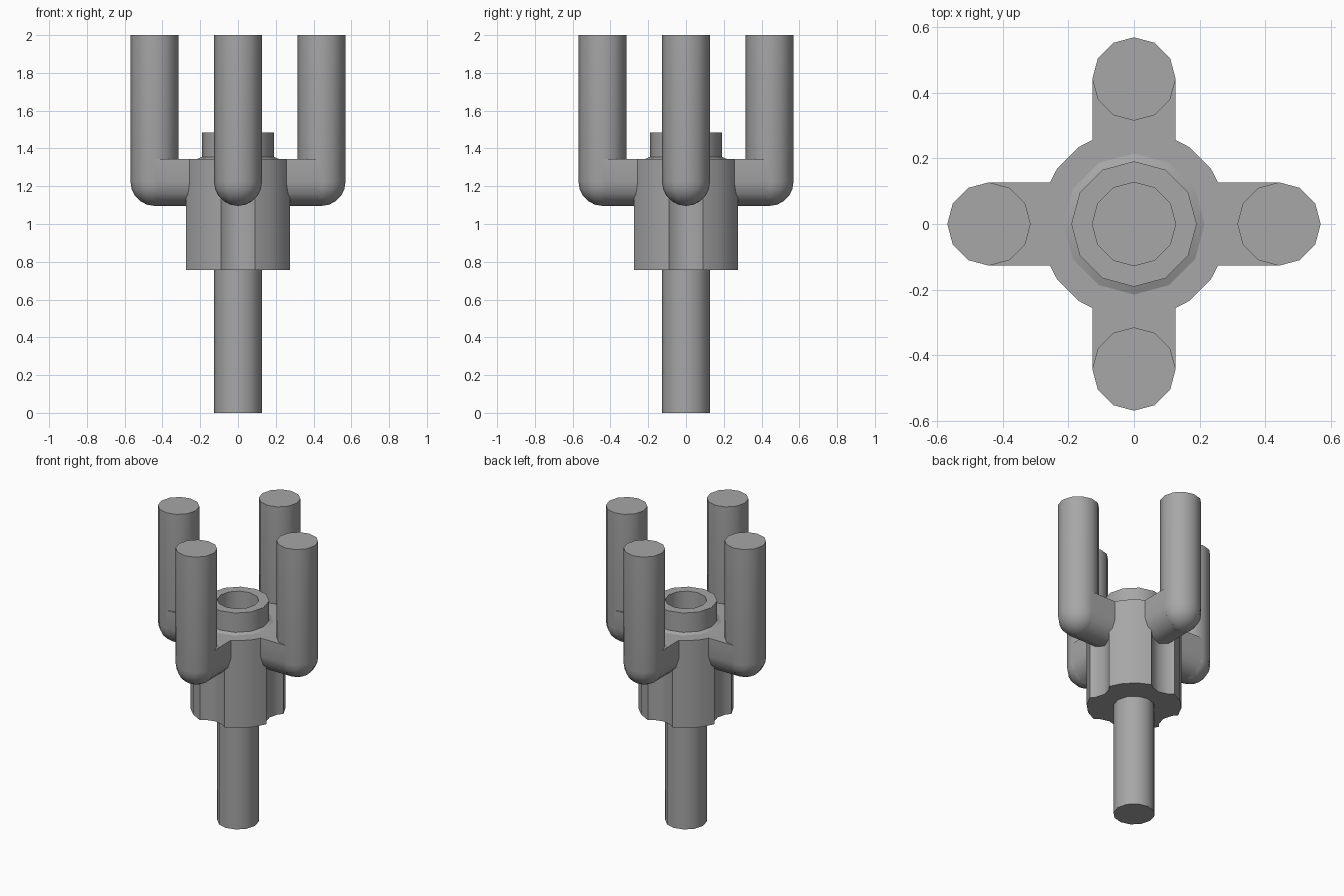
import bpy, bmesh, math
from mathutils import Vector, Matrix

cube = bpy.data.objects.get("Cube")
if cube:
    bpy.data.objects.remove(cube, do_unlink=True)

grey = bpy.data.materials.new("light grey")
grey.use_nodes = True
COLOUR = (0.385, 0.385, 0.385, 1)
grey.diffuse_color = COLOUR
grey.node_tree.nodes["Principled BSDF"].inputs["Base Color"].default_value = COLOUR

SIDES = 12
R = 0.127            # bar radius
REACH = 0.442        # prong distance from the centre
ARM_Z = 1.223        # arm centre height
HUB_LOW, HUB_TOP = 0.757, 1.345


def finish(bm, name):
    bmesh.ops.remove_doubles(bm, verts=bm.verts, dist=1e-5)
    bmesh.ops.recalc_face_normals(bm, faces=bm.faces)
    mesh = bpy.data.meshes.new(name)
    bm.to_mesh(mesh)
    bm.free()
    obj = bpy.data.objects.new(name, mesh)
    bpy.context.collection.objects.link(obj)
    mesh.materials.append(grey)
    bpy.ops.object.select_all(action='DESELECT')
    obj.select_set(True)
    bpy.context.view_layer.objects.active = obj
    bpy.ops.object.shade_smooth_by_angle(angle=math.radians(35))


def skin(bm, rings):
    """Join rings of points with quads and close both ends."""
    loops = [[bm.verts.new(p) for p in ring] for ring in rings]
    n = len(loops[0])
    for a, b in zip(loops, loops[1:]):
        for i in range(n):
            j = (i + 1) % n
            bm.faces.new((a[i], a[j], b[j], b[i]))
    bm.faces.new(loops[0])
    bm.faces.new(loops[-1])


def circle(r, z, x=0):
    steps = [2 * math.pi * i / SIDES for i in range(SIDES)]
    return [Vector((x + r * math.cos(a), r * math.sin(a), z)) for a in steps]


def turned(name, profile):
    bm = bmesh.new()
    skin(bm, [circle(r, z) for r, z in profile])
    finish(bm, name)


# Stem
turned("stem", [(R, 0), (R, HUB_LOW + 0.02)])

# Fluted hub: four convex corners with a concave groove on each axis
quarter = [Vector((0.234, 0, 0)), Vector((0.251, 0.0625, 0))]
quarter += [Vector((0.289 * math.cos(a), 0.289 * math.sin(a), 0))
            for a in map(math.radians, (18.4, 36, 54, 71.6))]
quarter.append(Vector((0.0625, 0.251, 0)))
outline = [Matrix.Rotation(k * math.pi / 2, 3, 'Z') @ p
           for k in range(4) for p in quarter]
bm = bmesh.new()
skin(bm, [[p + Vector((0, 0, z)) for p in outline] for z in (HUB_LOW, HUB_TOP)])
finish(bm, "hub")

# Hollow collar with a low sloped foot
turned("collar", [(0.215, HUB_TOP - 0.005), (0.215, HUB_TOP), (0.191, HUB_TOP + 0.01),
                  (0.191, 1.485), (R, 1.485), (R, HUB_TOP + 0.005)])

# Arms: flat top and round underside, ending in upright prongs with round elbows
section = [(-R, HUB_TOP)]
for i in range(7):
    a = math.pi + math.pi * i / 6
    section.append((R * math.cos(a), ARM_Z + R * math.sin(a)))
section.append((R, HUB_TOP))
elbow = [(R * math.sin(a), ARM_Z - R * math.cos(a))
         for a in map(math.radians, (1, 18, 36, 54, 72, 90))]

for k, side in enumerate(("left", "back", "right", "front")):
    turn = Matrix.Rotation(k * math.pi / 2, 4, 'Z')
    bm = bmesh.new()
    skin(bm, [[Vector((x, y, z)) for y, z in section] for x in (0.23, REACH)])
    bm.transform(turn)
    finish(bm, side + "_arm")
    bm = bmesh.new()
    skin(bm, [circle(r, z, REACH) for r, z in elbow + [(R, 2)]])
    bm.transform(turn)
    finish(bm, side + "_prong")
